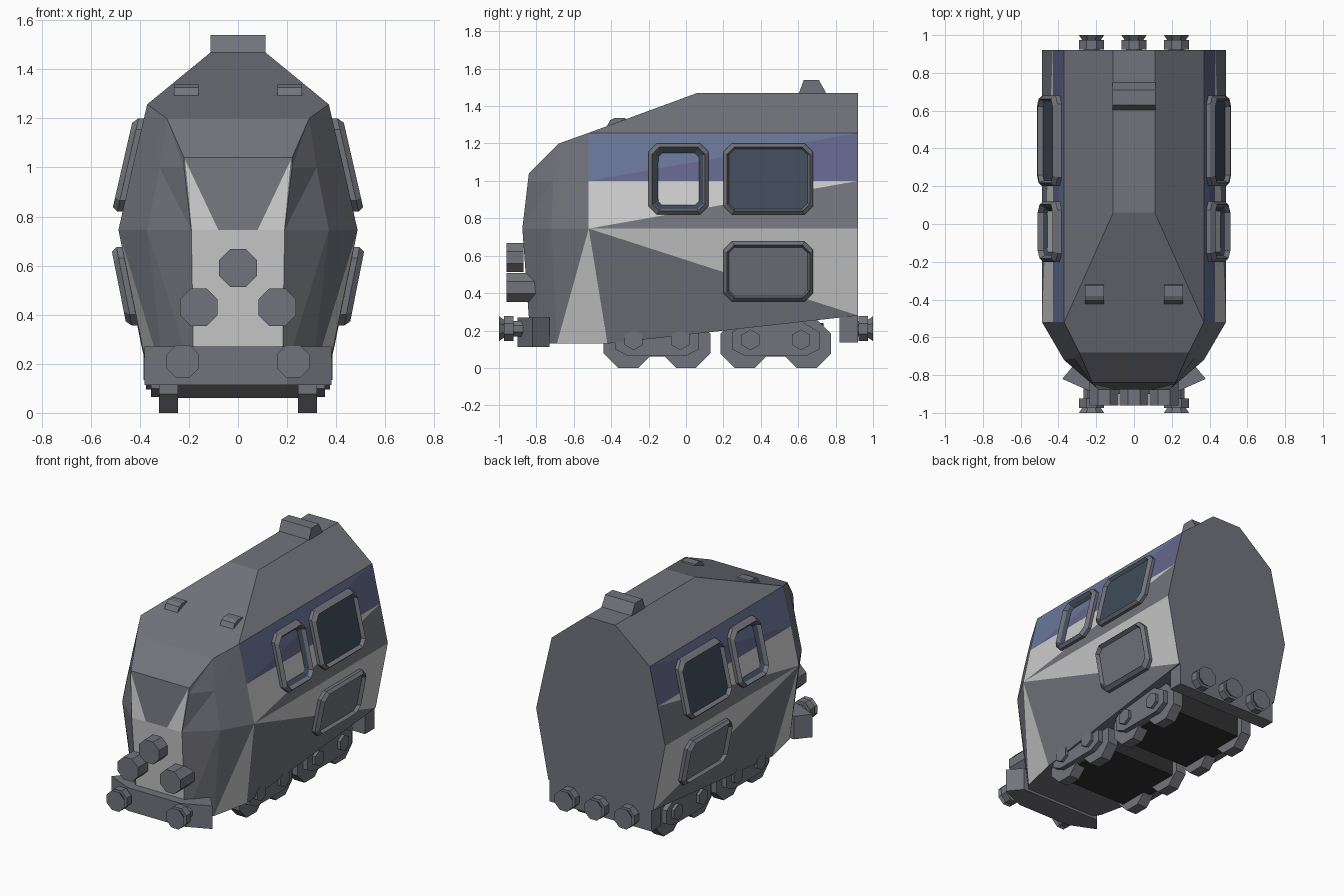
import bpy, bmesh, math
from mathutils import Matrix

if "Cube" in bpy.data.objects:
    bpy.data.objects.remove(bpy.data.objects["Cube"])


def material(name, r, g, b):
    m = bpy.data.materials.new(name)
    m.diffuse_color = (r, g, b, 1)
    m.use_nodes = True
    m.node_tree.nodes["Principled BSDF"].inputs["Base Color"].default_value = m.diffuse_color
    return m


GREY = material("grey", .17, .175, .2)
LIGHT = material("light_panel", .52, .52, .51)
BLUE = material("blue_band", .14, .18, .32)
VIOLET = material("violet_band", .13, .13, .26)
GLASS = material("dark_glass", .05, .07, .1)
BLACK = material("underside", .03, .03, .03)
MATS = [GREY, LIGHT, BLUE, VIOLET, GLASS, BLACK]


def finish(name, bm):
    bmesh.ops.remove_doubles(bm, verts=bm.verts, dist=1e-4)
    bmesh.ops.recalc_face_normals(bm, faces=bm.faces)
    me = bpy.data.meshes.new(name)
    bm.to_mesh(me)
    bm.free()
    for m in MATS:
        me.materials.append(m)
    ob = bpy.data.objects.new(name, me)
    bpy.context.collection.objects.link(ob)
    return ob


def face(bm, pts, mat=GREY):
    f = bm.faces.new([bm.verts.new(p) for p in pts])
    f.material_index = MATS.index(mat)


def both(bm, pts, mat=GREY):
    face(bm, pts, mat)
    face(bm, [(-x, y, z) for x, y, z in pts], mat)


def mid(p):
    return (0, p[1], p[2])


def prism(name, profile, axis, a, b, mat=GREY):
    """Extrude a 2D profile along x (profile y,z) or z (profile x,y)."""
    bm = bmesh.new()
    put = (lambda p, d: (d, *p)) if axis == 'x' else (lambda p, d: (*p, d))
    lo, hi = [put(p, a) for p in profile], [put(p, b) for p in profile]
    face(bm, lo, mat)
    face(bm, hi, mat)
    for i in range(len(lo)):
        j = (i + 1) % len(lo)
        face(bm, [lo[i], lo[j], hi[j], hi[i]], mat)
    return finish(name, bm)


def drum(name, loc, r1, r2, depth, axis, sides=8):
    bm = bmesh.new()
    bmesh.ops.create_cone(bm, cap_ends=True, segments=sides, radius1=r1, radius2=r2, depth=depth)
    spin = Matrix.Rotation(math.pi / sides, 4, 'Z')
    turn = Matrix.Rotation(math.pi / 2, 4, 'Y' if axis == 'x' else 'X')
    bm.transform(Matrix.Translation(loc) @ turn @ spin)
    return finish(name, bm)


# Body shell: half sections (sill, waist, belt, shoulder, roof edge)
nose = [(.18, -.83, .13), (.19, -.875, .745), (.22, -.845, 1.0), (.22, -.84, 1.04), (.1, -.84, 1.04)]
cheek = [(.3, -.69, .13), (.37, -.72, .745), (.32, -.71, 1.0), (.29, -.68, 1.2), (.1, -.68, 1.2)]
cab = [(.36, -.42, .13), (.487, -.52, .745), (.43, -.52, 1.0), (.37, -.52, 1.257), (.1, -.52, 1.257)]
tail = [(.395, .92, .28), (.487, .92, .745), (.43, .92, 1.0), (.37, .92, 1.257), (.11, .92, 1.47)]
ridge = (.11, .06, 1.47)
bm = bmesh.new()
for a, b in ((nose, cheek), (cheek, cab)):
    for i in range(4):
        lower_light = LIGHT if (a is cheek and i == 0) else GREY
        both(bm, [a[i], b[i], b[i + 1]], lower_light)
        both(bm, [a[i], b[i + 1], a[i + 1]])
    both(bm, [a[4], b[4], mid(b[4]), mid(a[4])])
# long sides, split into the painted triangles
for i, low, up in ((0, GREY, LIGHT), (1, GREY, LIGHT), (2, VIOLET, BLUE)):
    if i == 0:
        both(bm, [cab[0], tail[0], cab[1]], low)
        both(bm, [cab[1], tail[0], tail[1]], up)
    else:
        both(bm, [cab[i], tail[i], tail[i + 1]], low)
        both(bm, [cab[i], tail[i + 1], cab[i + 1]], up)
# roof
both(bm, [cab[3], tail[3], ridge])
both(bm, [tail[3], tail[4], ridge])
both(bm, [cab[4], cab[3], ridge])
both(bm, [cab[4], ridge, mid(ridge), mid(cab[4])])
both(bm, [ridge, tail[4], mid(tail[4]), mid(ridge)])
# nose and tail ends, floor
for i in range(4):
    both(bm, [nose[i], nose[i + 1], mid(nose[i + 1]), mid(nose[i])], LIGHT if i == 0 else GREY)
    both(bm, [tail[i], tail[i + 1], mid(tail[i + 1]), mid(tail[i])])
for a, b in ((nose, cheek), (cheek, cab), (cab, tail)):
    both(bm, [a[0], b[0], mid(b[0]), mid(a[0])])
# painted nose flashes above the waist
for s in (-1, 1):
    face(bm, [(s * .215, -.846, 1.03), (s * .188, -.879, .745), (s * .08, -.879, .745)], LIGHT)
finish("body_shell", bm)


# Windows: chamfered frames lying on the sloping sides
def side_x(z):
    if z > .745:
        return .487 - (z - .745) * (.117 / .512)
    return .487 - (.745 - z) * (.092 / .465)


def window(name, y0, y1, z0, z1, centre, deep=False):
    def ring(inset, off, cut):
        a, b, c, d = y0 + inset, y1 - inset, z0 + inset, z1 - inset
        pts = [(a + cut, c), (b - cut, c), (b, c + cut), (b, d - cut),
               (b - cut, d), (a + cut, d), (a, d - cut), (a, c + cut)]
        return [(side_x(z) + off, y, z) for y, z in pts]
    rings = [ring(0, -.02, .045), ring(0, .022, .045), ring(.018, .044, .04), ring(.03, .02, .03)]
    if deep:
        rings.append(ring(.075, -.02, .01))
    for side, s in (("right", 1), ("left", -1)):
        bm = bmesh.new()
        rs = [[(s * x, y, z) for x, y, z in r] for r in rings]
        for k in range(len(rs) - 1):
            for i in range(8):
                j = (i + 1) % 8
                face(bm, [rs[k][i], rs[k][j], rs[k + 1][j], rs[k + 1][i]], GLASS if k == 3 else GREY)
        face(bm, rs[-1], centre)
        finish(f"{side}_{name}", bm)


window("cab_window", -.2, .12, .82, 1.2, GLASS, True)
window("rear_window", .2, .68, .82, 1.2, GLASS)
window("side_hatch", .2, .68, .355, .675, GREY)

# Roof fittings
prism("roof_vent", [(.6, 1.46), (.63, 1.54), (.71, 1.54), (.755, 1.46)], 'x', -.113, .113)
for s in (-1, 1):
    cx = s * .21
    lamp = [(-.43, 1.28), (-.405, 1.325), (-.38, 1.337), (-.325, 1.337), (-.31, 1.31)]
    prism("roof_lamp", lamp, 'x', cx - .05, cx + .05)

# Headlights
drum("top_headlight", (0, -.915, .59), .083, .083, .09, 'y')
for s in (-1, 1):
    drum("lower_headlight", (s * .16, -.87, .43), .083, .083, .18, 'y')

# Buffer beams
half = [(.2, -.9), (.38, -.82), (.305, -.73)]
plan = half + [(-x, y) for x, y in reversed(half)]
prism("front_beam", plan, 'z', .113, .27)
prism("rear_beam", [(-.385, .82), (.385, .82), (.385, .92), (-.385, .92)], 'z', .135, .285)

# Buffers and rear coupling
for y, s in ((-.945, -1), (.945, 1)):
    for x in (-.225, .225) + ((0,) if s > 0 else ()):
        drum("buffer_head", (x, y + s * .003, .21), .072, .072, .05, 'y')
        drum("buffer_tip", (x, y + s * .04, .21), .05 if s < 0 else .072, .072 if s < 0 else .05, .03, 'y')
        drum("buffer_stem", (x, y - s * .04, .21), .045, .045, .1, 'y')

# Bogies: dark centre block, wheels, side frames and axle boxes
for a, b in ((-.31, .0), (.315, .645)):
    prism("bogie_block", [(a - .09, .06), (b + .09, .06), (b + .09, .24), (a - .09, .24)], 'x', -.3, .3, BLACK)
    for s in (-1, 1):
        frame = [(a - .07, .1), (a, .065), (b, .065), (b + .07, .1), (b + .07, .19),
                 (b - .03, .25), (a + .03, .25), (a - .07, .19)]
        lo, hi = sorted((s * .29, s * .355))
        prism("bogie_side_frame", frame, 'x', lo, hi)
        for y in (a, b):
            drum("wheel", (s * .283, y, .13), .1407, .1407, .076, 'x')
            drum("axle_box", (s * .35, y + (.03 if y == a else -.03) * 1, .15), .055, .055, .05, 'x', 6)
